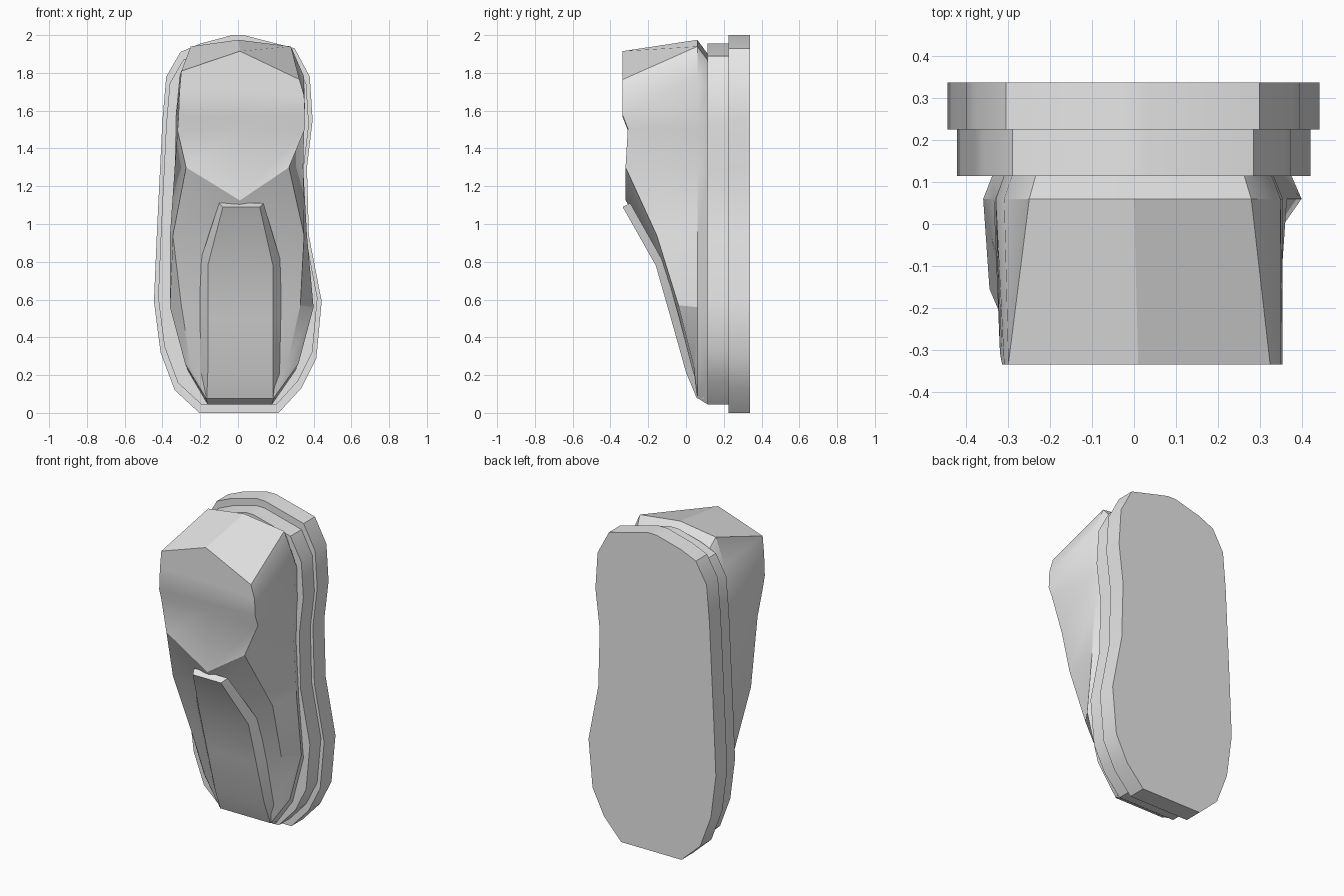
import bpy

if "Cube" in bpy.data.objects:
    bpy.data.objects.remove(bpy.data.objects["Cube"])

grey = bpy.data.materials.new("grey")
grey.diffuse_color = (0.8, 0.8, 0.8, 1)
grey.use_nodes = True
grey.node_tree.nodes["Principled BSDF"].inputs["Base Color"].default_value = grey.diffuse_color


def make(name, verts, faces, angle=0.5):
    me = bpy.data.meshes.new(name)
    me.from_pydata(verts, [], faces)
    ob = bpy.data.objects.new(name, me)
    bpy.context.collection.objects.link(ob)
    me.materials.append(grey)
    bpy.ops.object.select_all(action='DESELECT')
    ob.select_set(True)
    bpy.context.view_layer.objects.active = ob
    bpy.ops.object.mode_set(mode='EDIT')
    bpy.ops.mesh.select_all(action='SELECT')
    bpy.ops.mesh.remove_doubles(threshold=0.0005)
    bpy.ops.mesh.normals_make_consistent(inside=False)
    bpy.ops.object.mode_set(mode='OBJECT')
    bpy.ops.object.shade_smooth_by_angle(angle=angle)
    return ob


def grid_faces(rows, cols):
    return [(r * cols + c, r * cols + c + 1, (r + 1) * cols + c + 1, (r + 1) * cols + c)
            for r in range(rows - 1) for c in range(cols - 1)]


# Sole outline in x, z
outline = [(0.03, 2), (0.30, 1.93), (0.38, 1.78), (0.395, 1.55), (0.365, 1.30),
           (0.375, 0.94), (0.443, 0.59), (0.415, 0.29), (0.335, 0.13), (0.215, 0),
           (-0.205, 0), (-0.335, 0.12), (-0.41, 0.32), (-0.445, 0.59), (-0.43, 0.94),
           (-0.40, 1.55), (-0.38, 1.78), (-0.305, 1.91), (-0.20, 1.955), (-0.03, 2)]


def slab(name, scale, y0, y1):
    pts = [(x * scale, 1 + (z - 1) * (scale + 0.005 * (scale < 1))) for x, z in outline]
    n = len(pts)
    verts = [(x, y, z) for y in (y0, y1) for x, z in pts]
    faces = [tuple(range(n)), tuple(range(n, 2 * n))]
    faces += [(i, (i + 1) % n, n + (i + 1) % n, n + i) for i in range(n)]
    make(name, verts, faces)


slab("outsole", 1.0, 0.225, 0.338)
slab("midsole", 0.95, 0.115, 0.225)

# Upper: each row gives the welt (z, left, right),
# the shoulders (left x, z, right x, z, depth) and the centre (z, depth)
rows = [
    ((0.08, -0.17, 0.19), (-0.16, 0.08, 0.18, 0.08, 0.06), (0.08, 0.06)),
    ((0.26, -0.28, 0.32), (-0.25, 0.25, 0.26, 0.25, 0.04), (0.24, 0.02)),
    ((0.56, -0.36, 0.40), (-0.30, 0.57, 0.33, 0.57, -0.04), (0.57, -0.075)),
    ((0.94, -0.36, 0.365), (-0.345, 0.94, 0.35, 0.94, -0.155), (0.94, -0.20)),
    ((1.30, -0.335, 0.345), (-0.275, 1.30, 0.27, 1.30, -0.32), (1.125, -0.32)),
    ((1.50, -0.33, 0.35), (-0.32, 1.495, 0.355, 1.505, -0.308), (1.50, -0.308)),
    ((1.57, -0.33, 0.355), (-0.315, 1.565, 0.355, 1.575, -0.335), (1.57, -0.335)),
    ((1.78, -0.31, 0.35), (-0.31, 1.70, 0.35, 1.68, -0.335), (1.70, -0.335)),
    ((1.94, -0.25, 0.28), (-0.30, 1.81, 0.325, 1.765, -0.335), (1.915, -0.335)),
]
verts = []
for (zw, xl, xr), (sl, zl, sr, zr, sy), (zc, cy) in rows:
    zb = zw * 0.98 - 0.034
    verts += [(xl * 0.94, 0.115, zb), (xl, 0.06, zw), (sl, sy, zl), (0.01, cy, zc),
              (sr, sy, zr), (xr, 0.06, zw), (xr * 0.94, 0.115, zb)]
faces = grid_faces(len(rows), 7)
faces.append(tuple(range(7)))                      # toe end
k = (len(rows) - 1) * 7
t = len(verts)
verts += [(0, 0.06, 1.975), (0, 0.115, 1.90)]      # heel end
faces += [(k + 2, k + 3, t, k + 1), (k + 3, k + 4, k + 5, t),
          (k + 1, t, t + 1, k), (t, k + 5, k + 6, t + 1)]
make("upper", verts, faces)

# Raised tongue strip running down to the toe: z, left, right, depth, flare
strip = [(1.09, -0.08, 0.115, -0.335, 0.02), (0.78, -0.16, 0.185, -0.16, 0.042),
         (0.50, -0.16, 0.185, -0.08, 0.042), (0.215, -0.16, 0.185, 0.0, 0.035),
         (0.075, -0.165, 0.185, 0.058, 0.015)]
verts = []
for i, (z, xl, xr, y, f) in enumerate(strip):
    zo = z + 0.02 * (i < 3)
    verts += [(xl - f, y + 0.04, zo), (xl, y, z), (xr, y, z), (xr + f, y + 0.04, zo)]
faces = grid_faces(len(strip), 4)
n = len(verts)
faces += [(0, 1, 2, 3), (n - 4, n - 3, n - 2, n - 1)]
faces += [(r * 4, r * 4 + 3, r * 4 + 7, r * 4 + 4) for r in range(len(strip) - 1)]
make("tongue_strip", verts, faces)
